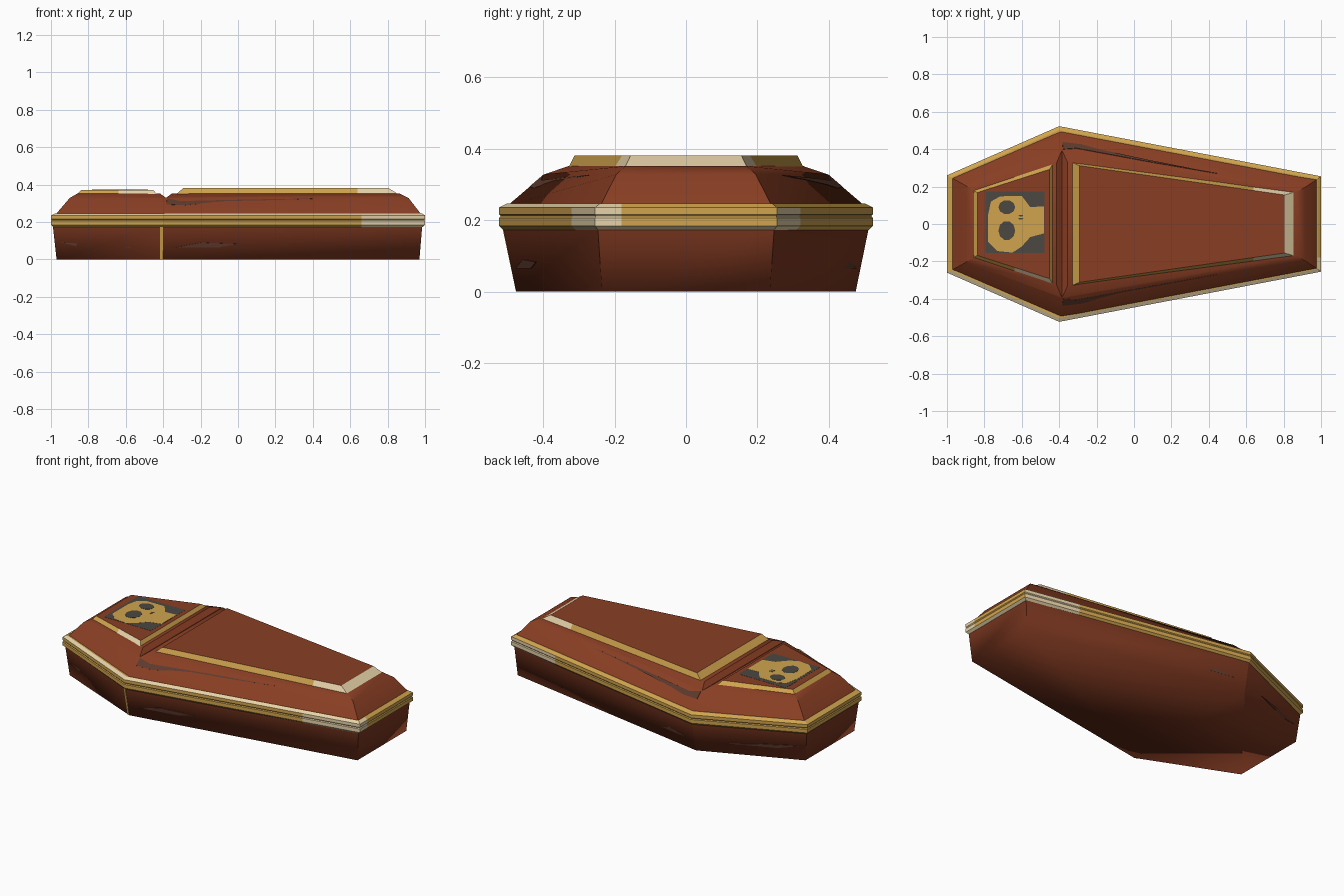
import bpy, bmesh, math
from mathutils import Vector

if "Cube" in bpy.data.objects:
    bpy.data.objects.remove(bpy.data.objects["Cube"])


def material(name, rgb):
    """Flat material from sRGB 0-255 values."""
    m = bpy.data.materials.new(name)
    m.diffuse_color = [(c / 255 / 12.92 if c < 11 else ((c / 255 + 0.055) / 1.055) ** 2.4) for c in rgb] + [1]
    m.use_nodes = True
    m.node_tree.nodes["Principled BSDF"].inputs["Base Color"].default_value = m.diffuse_color
    return m


BROWN = material("red_brown_wood", (137, 62, 35))
BODY_BROWN = material("dark_red_brown_wood", (122, 54, 31))
STREAK = material("worn_grey_brown", (94, 58, 44))
GOLD = material("old_gold", (208, 164, 78))
CREAM = material("pale_gold_highlight", (230, 210, 168))
CHARCOAL = material("charcoal", (76, 72, 66))


def hexagon(xl, yl, ym, xr, yr, z, xm=-0.40):
    """Coffin outline: head end, shoulders, foot end."""
    return [(xl, -yl, z), (xm, -ym, z), (xr, -yr, z), (xr, yr, z), (xm, ym, z), (xl, yl, z)]


def trapezoid(x0, y0, x1, y1, z):
    return [(x0, -y0, z), (x1, -y1, z), (x1, y1, z), (x0, y0, z)]


def loft(name, rings, mats, cuts=(), rule=None):
    """Skin stacked outlines, cap both ends, slice at planes, colour faces by rule."""
    bm = bmesh.new()
    loops = [[bm.verts.new(p) for p in ring] for ring in rings]
    n = len(loops[0])
    for a, b in zip(loops, loops[1:]):
        for i in range(n):
            j = (i + 1) % n
            bm.faces.new((a[i], a[j], b[j], b[i]))
    bm.faces.new(loops[0][::-1])
    bm.faces.new(loops[-1])
    bmesh.ops.recalc_face_normals(bm, faces=bm.faces)
    for co, no in cuts:
        bmesh.ops.bisect_plane(bm, geom=bm.verts[:] + bm.edges[:] + bm.faces[:],
                               plane_co=co, plane_no=no)
    bm.normal_update()
    if rule:
        for f in bm.faces:
            f.material_index = rule(f.calc_center_median(), f.normal)
    me = bpy.data.meshes.new(name)
    bm.to_mesh(me)
    bm.free()
    for m in mats:
        me.materials.append(m)
    ob = bpy.data.objects.new(name, me)
    bpy.context.collection.objects.link(ob)
    return ob


# Lower box: soft shading, with crisp corners at the two ends
BOX = [hexagon(-.97, .235, .475, .97, .235, 0), hexagon(-.99, .25, .512, .985, .247, .18)]
body = loft("lower_box", BOX, [BODY_BROWN], [((-.4, 0, 0), (1, 0, 0))])
for p in body.data.polygons:
    p.use_smooth = True
sharp = body.data.attributes.new("sharp_edge", 'BOOLEAN', 'EDGE')
for e in body.data.edges:
    a, b = (body.data.vertices[i].co for i in e.vertices)
    top = min(a.z, b.z) > .1
    upright = abs(a.z - b.z) > .1 and abs(a.x) > .8
    sharp.data[e.index].value = top or upright


# Double-bead gold trim around the rim
def trim_rule(c, n):
    if c.z > .236:                       # top bevel: pale along the front only
        return int(n.y < -.3 or (n.x > .3 and c.y < -.18))
    return int(c.x > .66 and (n.x < .7 or c.y < -.18))


OUT, GROOVE = (-1, .26, .523, 1, .255), (-.996, .257, .519, .996, .252)
loft("rim_trim", [hexagon(-.988, .25, .511, .985, .246, .172),
                  hexagon(*OUT, .184), hexagon(*OUT, .206),
                  hexagon(*GROOVE, .211),
                  hexagon(*OUT, .216), hexagon(*OUT, .235),
                  hexagon(-.978, .249, .502, .982, .241, .246)],
     [GOLD, CREAM], [((.66, 0, 0), (1, 0, 0)), ((0, -.18, 0), (0, 1, 0))], trim_rule)

# Hipped lid with a V groove across the shoulders
HIP = [hexagon(-.975, .247, .50, .98, .24, .24, -.39),
       hexagon(-.90, .205, .397, .912, .195, .328, -.387),
       hexagon(-.86, .182, .333, .865, .17, .351, -.385)]
lid = loft("lid", HIP, [BROWN])
cutter = loft("groove_cutter",
              [[(-.435, y, .365), (-.385, y, .329), (-.335, y, .365)] for y in (-.6, .6)], [BROWN])
cutter.hide_render = True
mod = lid.modifiers.new("groove", 'BOOLEAN')
mod.operation = 'DIFFERENCE'
mod.solver = 'EXACT'
mod.object = cutter
bpy.context.view_layer.objects.active = lid
lid.select_set(True)
bpy.ops.object.modifier_apply(modifier="groove")
bpy.data.objects.remove(cutter)
bpy.ops.object.shade_smooth_by_angle(angle=math.radians(30))

# Raised panels with sloping gold borders and wooden tops
loft("foot_panel", [trapezoid(-.335, .33, .862, .172, .345),
                    trapezoid(-.292, .312, .805, .155, .381)],
     [GOLD, CREAM, BROWN], [((.64, 0, 0), (1, 0, 0))],
     lambda c, n: 2 if n.z > .95 else int(c.x > .64))
loft("head_panel", [trapezoid(-.862, .182, -.432, .325, .345),
                    trapezoid(-.838, .168, -.452, .292, .371)],
     [GOLD, CREAM, BROWN], [((-.64, 0, 0), (1, 0, 0))],
     lambda c, n: 2 if n.z > .95 else int(c.x > -.64 and n.y < -.3))


# Painted skull on the head panel, as thin plates
def plate(name, pts, z, mat):
    loft(name, [[(x, y, z - .001) for x, y in pts], [(x, y, z) for x, y in pts]], [mat])


def oval(cx, cy, rx, ry, n=10):
    return [(cx + rx * math.cos(i * math.tau / n), cy + ry * math.sin(i * math.tau / n)) for i in range(n)]


plate("skull_backing", [(-.795, -.155), (-.478, -.155), (-.478, .175), (-.795, .175)], .3718, CHARCOAL)
plate("skull", [(-.78, .05), (-.765, .12), (-.715, .148), (-.60, .15), (-.555, .09), (-.48, .095),
                (-.48, -.05), (-.555, -.07), (-.60, -.12), (-.65, -.153), (-.73, -.145), (-.78, -.095)],
      .3726, GOLD)
plate("eye_back", oval(-.68, .09, .045, .038), .3734, CHARCOAL)
plate("eye_front", oval(-.68, -.035, .045, .052), .3734, CHARCOAL)
for i, y in enumerate((.028, .045)):
    plate(f"nostril_{i + 1}", oval(-.605, y, .014, .005, 6), .3734, CHARCOAL)

# Narrow gold strip on the front shoulder corner
loft("shoulder_strip",
     [[(-.416, -.470 - d, z), (-.401, -.476 - d, z), (-.399, -.470 - d, z), (-.412, -.460 - d, z)]
      for d, z in ((0, 0), (.037, .175))], [GOLD])


# Worn streaks, laid on a wall quad given by two outlines and a side index
def streak(name, low, high, side, uv):
    a, b, c, d = (Vector(p) for p in (low[side], low[(side + 1) % 6], high[(side + 1) % 6], high[side]))
    out = (b - a).cross(d - a).normalized()
    flat = [a.lerp(b, u).lerp(d.lerp(c, u), v) for u, v in uv]
    loft(name, [[p - out * .001 for p in flat], [p + out * .0015 for p in flat]], [STREAK])


# u runs from the shoulder towards the foot (or head) end
LID_WEAR = [(.005, .6), (.005, .97), (.06, .8), (.35, .9), (.64, .97), (.35, .8), (.16, .66), (.08, .55)]
BOX_WEAR = [(.05, .36), (.15, .50), (.29, .46), (.22, .36)]
HEAD_WEAR = [(.30, .36), (.55, .44), (.95, .50), (.75, .36)]
flip = lambda uv: [(1 - u, v) for u, v in uv]
streak("lid_wear_front", HIP[0], HIP[1], 1, LID_WEAR)
streak("lid_wear_back", HIP[0], HIP[1], 3, flip(LID_WEAR))
streak("box_wear_front", BOX[0], BOX[1], 1, BOX_WEAR)
streak("box_wear_back", BOX[0], BOX[1], 3, flip(BOX_WEAR))
streak("head_wear_front", BOX[0], BOX[1], 0, flip(HEAD_WEAR))
streak("head_wear_back", BOX[0], BOX[1], 4, HEAD_WEAR)
